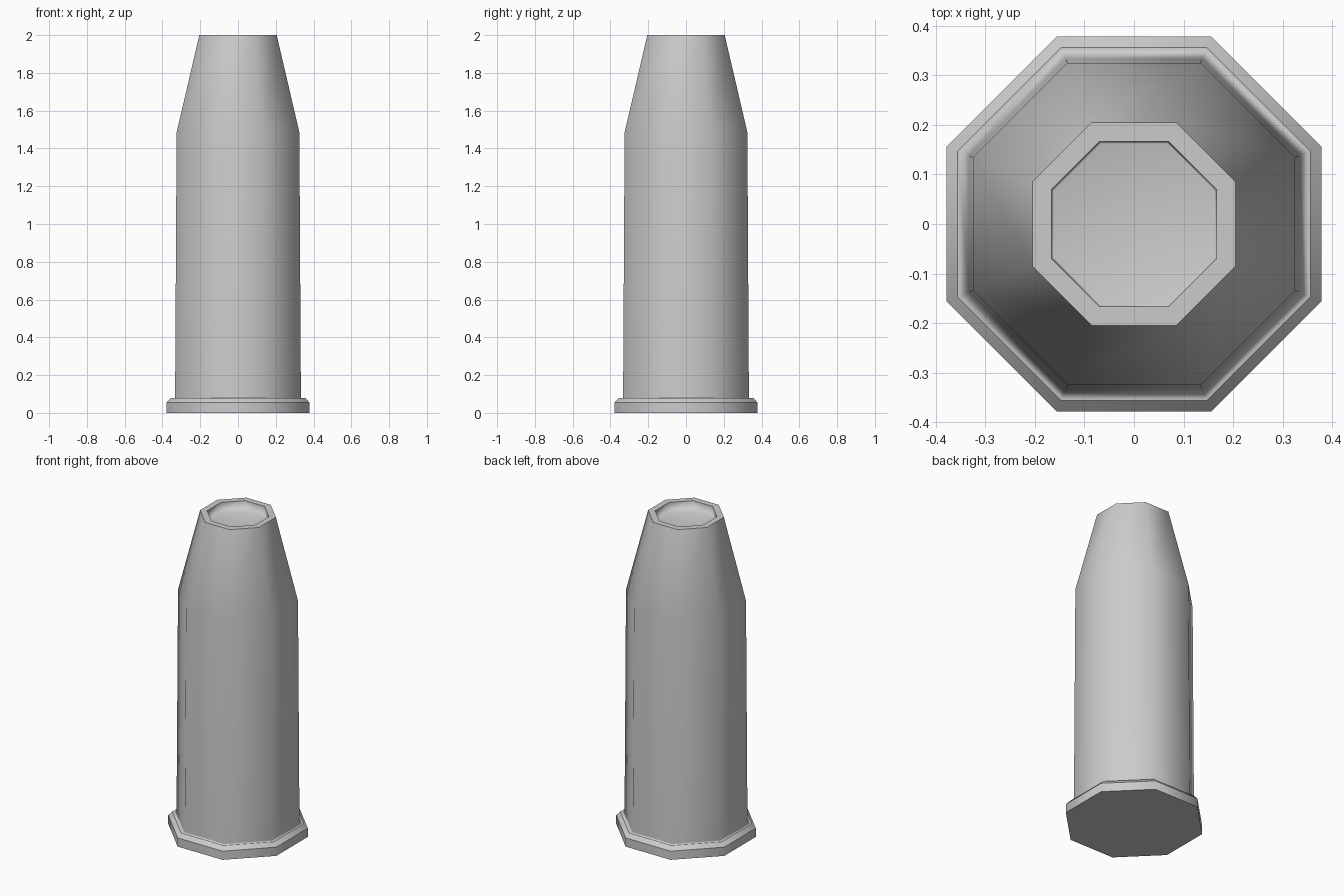
import bpy, bmesh, math

if "Cube" in bpy.data.objects:
    bpy.data.objects.remove(bpy.data.objects["Cube"])

SIDES = 8
# Profile as (distance to flat side, height), from base centre up and into the mouth
PROFILE = [
    (0.378, 0.00), (0.378, 0.055), (0.356, 0.08),   # base flange
    (0.333, 0.08), (0.325, 1.485),                  # tapered body
    (0.205, 2.00), (0.167, 2.00),                   # neck and mouth rim
    (0.162, 1.93),                                  # recess floor
]

bm = bmesh.new()
rings = []
for flat, z in PROFILE:
    r = flat / math.cos(math.pi / SIDES)
    rings.append([bm.verts.new((r * math.cos((i + 0.5) * math.tau / SIDES),
                                r * math.sin((i + 0.5) * math.tau / SIDES), z))
                  for i in range(SIDES)])

# Sides between neighbouring rings
for low, high in zip(rings, rings[1:]):
    for i in range(SIDES):
        j = (i + 1) % SIDES
        bm.faces.new((low[i], low[j], high[j], high[i]))

# Base and recess floor
bm.faces.new(rings[0][::-1])
bm.faces.new(rings[-1])
for f in bm.faces:
    f.smooth = True

# Keep base and mouth edges crisp
for ring in (rings[0], rings[1], rings[2], rings[5], rings[6]):
    for i in range(SIDES):
        bm.edges.get((ring[i], ring[(i + 1) % SIDES])).smooth = False

mesh = bpy.data.meshes.new("casing")
bm.to_mesh(mesh)
bm.free()
casing = bpy.data.objects.new("casing", mesh)
bpy.context.collection.objects.link(casing)

# Large faces dominate the smooth shading
weighted = casing.modifiers.new("weighted_normals", 'WEIGHTED_NORMAL')
weighted.mode = 'FACE_AREA'
weighted.keep_sharp = True

# Mid-grey metal
grey = bpy.data.materials.new("mid_grey")
grey.diffuse_color = (0.57, 0.57, 0.57, 1)
grey.use_nodes = True
grey.node_tree.nodes["Principled BSDF"].inputs["Base Color"].default_value = grey.diffuse_color
mesh.materials.append(grey)
